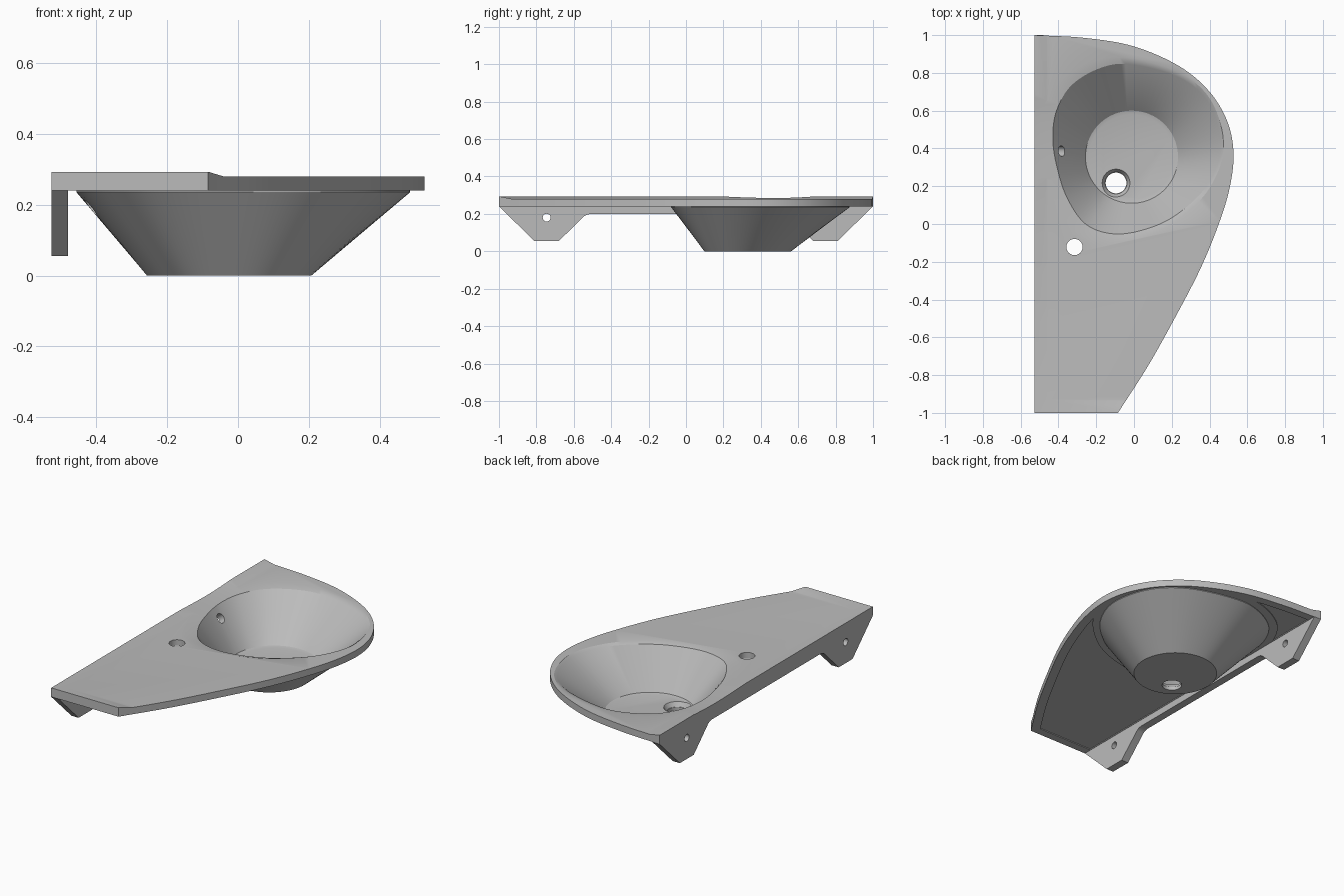
import bpy, bmesh, math
from mathutils import Vector, Matrix

old = bpy.data.objects.get("Cube")
if old:
    bpy.data.objects.remove(old, do_unlink=True)

ceramic = bpy.data.materials.new("grey_ceramic")
ceramic.use_nodes = True
GREY = (0.5, 0.5, 0.5, 1)
ceramic.diffuse_color = GREY
ceramic.node_tree.nodes["Principled BSDF"].inputs["Base Color"].default_value = GREY


def catmull(points, closed, steps=8):
    """Smooth curve through 2D points."""
    p = [Vector(q) for q in points]
    n = len(p)
    out = []
    for i in range(n if closed else n - 1):
        if closed:
            a, b, c, d = (p[(i + k) % n] for k in (-1, 0, 1, 2))
        else:
            b, c = p[i], p[i + 1]
            a = p[i - 1] if i else b * 2 - c
            d = p[i + 2] if i + 2 < n else c * 2 - b
        for s in range(steps):
            t = s / steps
            out.append(0.5 * (2 * b + (c - a) * t + (2 * a - 5 * b + 4 * c - d) * t ** 2
                              + (3 * b - a - 3 * c + d) * t ** 3))
    return out if closed else out + [p[-1]]


def loft(name, rings):
    """Closed solid through matching rings of 3D points."""
    bm = bmesh.new()
    loops = [[bm.verts.new(v) for v in ring] for ring in rings]
    n = len(loops[0])
    for lo, hi in zip(loops, loops[1:]):
        for i in range(n):
            j = (i + 1) % n
            bm.faces.new((lo[i], lo[j], hi[j], hi[i]))
    bm.faces.new(loops[0])
    bm.faces.new(loops[-1])
    bmesh.ops.recalc_face_normals(bm, faces=bm.faces)
    mesh = bpy.data.meshes.new(name)
    bm.to_mesh(mesh)
    bm.free()
    mesh.materials.append(ceramic)
    obj = bpy.data.objects.new(name, mesh)
    bpy.context.collection.objects.link(obj)
    return obj


def level(points, z):
    return [(p[0], p[1], z) for p in points]


def prism(name, points, z0, z1):
    return loft(name, [level(points, z0), level(points, z1)])


def scaled(points, factor, centre):
    c = Vector(centre)
    return [c + (p - c) * factor for p in points]


def cone(name, centre, axis, r0, r1, length, sides=32):
    """Round solid centred on a point along an axis."""
    turn = Vector(axis).to_track_quat('Z', 'Y').to_matrix().to_4x4()
    place = Matrix.Translation(centre) @ turn
    ang = [2 * math.pi * i / sides for i in range(sides)]
    return loft(name, [[place @ Vector((r * math.cos(a), r * math.sin(a), h)) for a in ang]
                       for r, h in ((r0, -length / 2), (r1, length / 2))])


def boolean(target, tool, operation='DIFFERENCE'):
    mod = target.modifiers.new("shape", 'BOOLEAN')
    mod.operation, mod.solver, mod.object = operation, 'EXACT', tool
    bpy.context.view_layer.objects.active = target
    bpy.ops.object.modifier_apply(modifier=mod.name)
    bpy.data.objects.remove(tool, do_unlink=True)


# Plan outline of the counter
BACK = -0.527
curve = catmull([(BACK, 1), (-.26, .985), (0, .94), (.24, .835), (.40, .70), (.495, .54),
                 (.527, .37), (.505, .185), (.445, -.01), (.35, -.24), (.215, -.5),
                 (.075, -.75), (-.085, -1)], False)
outline = curve + [Vector((BACK, -1))]

# Egg-shaped rim of the bowl
rim = catmull([(-.02, .845), (.24, .775), (.40, .635), (.46, .41), (.39, .21), (.24, .06),
               (.085, -.02), (-.095, -.053), (-.25, -.005), (-.35, .13), (-.405, .29),
               (-.43, .45), (-.41, .6), (-.33, .735), (-.18, .825)], True)
MIDDLE = Vector((0, .4))


def floor_circle(centre, radius):
    return [Vector(centre) + (p - MIDDLE).normalized() * radius for p in rim]


# Counter slab with raised lips along the back and front edges
basin = prism("washbasin", outline, .24, .293)


def trim_ring(x, y, z):
    return [(x, y, z), (1, y, z), (1, 2, z), (x, 2, z)]


boolean(basin, loft("lip_cutter", [trim_ring(-.46, -.93, .28), trim_ring(-.525, -.998, .2935),
                                   trim_ring(-.525, -.998, .4)]))

# Shallow recess under the counter, kept clear of the bowl
inset = []
for i, p in enumerate(outline):
    a = (p - outline[i - 1]).normalized()
    b = (outline[(i + 1) % len(outline)] - p).normalized()
    na, nb = Vector((a.y, -a.x)), Vector((b.y, -b.x))
    inset.append(p + (na + nb) * .05 / (1 + na.dot(nb)))
recess = prism("recess_cutter", inset, .2, .245)
boolean(recess, prism("recess_gap", scaled(rim, 1.16, (.015, .39)), .1, .3))
boolean(basin, recess)

# Bowl outside, then hollow inside with a soft sloping rim
shell = scaled(rim, 1.06, (.015, .39))
boolean(basin, loft("bowl_shell", [level(floor_circle((-.025, .33), .232), 0),
                                   level(shell, .236), level(shell, .262)]), 'UNION')
boolean(basin, loft("bowl_cutter", [
    level(floor_circle((-.012, .355), .225), .045),
    level(floor_circle((-.012, .355), .245), .05),
    level(rim, .27),
    level(scaled(rim, 1.1, (.3, .45)), .281),
    level(scaled(rim, 1.25, (.3, .45)), .30)]))

# Drain, tap hole and overflow
boolean(basin, cone("drain_seat", (-.095, .217, .04), (0, 0, 1), .058, .083, .04))
boolean(basin, cone("drain_hole", (-.095, .217, 0), (0, 0, 1), .055, .055, .2))
boolean(basin, cone("tap_hole", (-.315, -.122, .26), (0, 0, 1), .043, .043, .2))
boolean(basin, cone("overflow_hole", (-.388, .386, .212), (.235, 0, .17), .028, .028, .11))

# Wall bracket: rail with a tapered leg and screw hole at each end
half = [(1, .24), (.81, .055), (.68, .055), (.545, .187), (.528, .197), (.505, .2)]
side = half + [(-y, z) for y, z in reversed(half)]
bracket = loft("wall_bracket", [[(x, y, z) for y, z in side] for x in (BACK, -.48)])
for s in (-1, 1):
    boolean(bracket, cone("screw_hole", (-.5, s * .745, .18), (1, 0, 0), .021, .021, .2))

# Smooth curved walls, crisp edges
for obj in (basin, bracket):
    bpy.ops.object.select_all(action='DESELECT')
    obj.select_set(True)
    bpy.context.view_layer.objects.active = obj
    bpy.ops.object.shade_smooth_by_angle(angle=math.radians(25))
